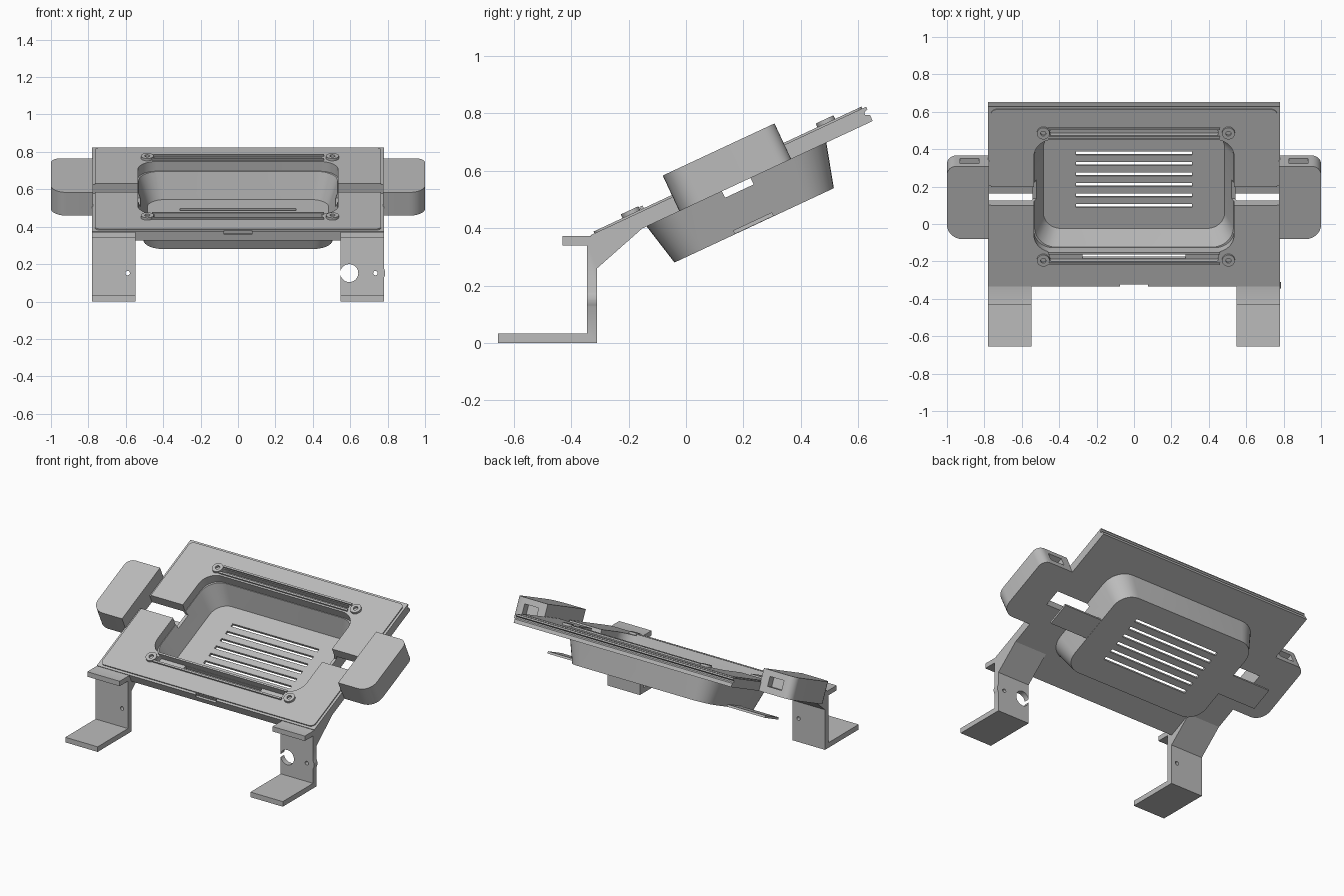
import bpy, bmesh, math
from mathutils import Matrix, Vector

cube = bpy.data.objects.get("Cube")
if cube:
    bpy.data.objects.remove(cube)

grey = bpy.data.materials.new("plain_grey")
grey.use_nodes = True
GREY = (0.5, 0.5, 0.5, 1)
grey.diffuse_color = GREY
grey.node_tree.nodes["Principled BSDF"].inputs["Base Color"].default_value = GREY

# Tilted frame of the tray: x across, y up the slope, z out of the top face
TILT = Matrix.Translation((0, -0.335, 0.38)) @ Matrix.Rotation(math.radians(25), 4, 'X')
FLAT = Matrix.Identity(4)


def loft(name, loops, frame=TILT):
    """Closed solid through matching loops of 3D points."""
    bm = bmesh.new()
    rings = [[bm.verts.new(p) for p in loop] for loop in loops]
    count = len(rings[0])
    for low, high in zip(rings, rings[1:]):
        for i in range(count):
            j = (i + 1) % count
            bm.faces.new((low[i], low[j], high[j], high[i]))
    bm.faces.new(rings[0][::-1])
    bm.faces.new(rings[-1])
    bmesh.ops.recalc_face_normals(bm, faces=bm.faces)
    bm.transform(frame)
    mesh = bpy.data.meshes.new(name)
    bm.to_mesh(mesh)
    bm.free()
    mesh.materials.append(grey)
    obj = bpy.data.objects.new(name, mesh)
    bpy.context.scene.collection.objects.link(obj)
    return obj


def rounded(x0, x1, y0, y1, z, r, steps=8):
    """Rounded rectangle loop; r may hold one radius per corner."""
    radii = r if isinstance(r, tuple) else (r,) * 4
    corners = ((x1, y1, -1, -1), (x0, y1, 1, -1), (x0, y0, 1, 1), (x1, y0, -1, 1))
    pts = []
    for k, ((x, y, sx, sy), rad) in enumerate(zip(corners, radii)):
        for i in range(steps + 1 if rad else 1):
            a = (k + i / steps) * math.pi / 2
            pts.append((x + sx * rad + rad * math.cos(a), y + sy * rad + rad * math.sin(a), z))
    return pts


def block(name, x0, x1, y0, y1, z0, z1, r=0, frame=TILT):
    return loft(name, [rounded(x0, x1, y0, y1, z, r) for z in (z0, z1)], frame)


def extrude_x(name, profile, x0, x1, frame):
    return loft(name, [[(x, a, b) for a, b in profile] for x in (x0, x1)], frame)


def disc(name, x, y, z0, z1, r, frame=TILT):
    return block(name, x - r, x + r, y - r, y + r, z0, z1, r * 0.999, frame)


def combine(obj, others, operation='DIFFERENCE'):
    """Apply booleans and discard the helper solids."""
    for other in others:
        mod = obj.modifiers.new("cut", 'BOOLEAN')
        mod.operation, mod.object, mod.solver = operation, other, 'EXACT'
    deps = bpy.context.evaluated_depsgraph_get()
    deps.update()
    mesh = bpy.data.meshes.new_from_object(obj.evaluated_get(deps))
    obj.modifiers.clear()
    obj.data = mesh
    for other in others:
        bpy.data.objects.remove(other)


# Frame plate with a grooved rear edge and a slightly raised face
edge = [(0, -0.06), (1.06, -0.06), (1.06, -0.037), (1.045, -0.03),
        (1.045, -0.022), (1.06, -0.015), (1.06, -0.005), (0, -0.005)]
plate = extrude_x("frame_plate", edge, -0.78, 0.78, TILT)
combine(plate, [block("panel", -0.765, 0.765, 0.015, 1.045, -0.015, 0.002, 0.03)], 'UNION')
cuts = [block("opening", -0.535, 0.535, 0.205, 0.868, -0.1, 0.1, 0.1),
        block("front_notch", -0.075, 0.075, -0.01, 0.012, -0.025, 0.1),
        block("front_channel", -0.45, 0.45, 0.15, 0.197, -0.03, 0.1, 0.01),
        block("front_slit", -0.275, 0.275, 0.151, 0.196, -0.1, 0.05),
        block("rear_channel", -0.45, 0.45, 0.893, 0.925, -0.03, 0.1, 0.01)]
for s in (-1, 1):
    xs = sorted((s * 0.5, s * 0.79))
    cuts.append(block("side_slot", *xs, 0.48, 0.59, -0.1, 0.1))
combine(plate, cuts)

# Tapered basin with vent slots and side windows
basin = loft("basin", [rounded(-0.55, 0.55, 0.189, 0.883, -0.055, 0.13),
                       rounded(-0.505, 0.505, 0.225, 0.838, -0.215, 0.11)])
cuts = [loft("hollow", [rounded(-0.54, 0.54, 0.2, 0.873, -0.03, 0.12),
                        rounded(-0.485, 0.485, 0.25, 0.82, -0.2, 0.095)])]
for i in range(6):
    y = 0.384 + i * 0.062
    cuts.append(block("vent", -0.31, 0.31, y - 0.011, y + 0.011, -0.3, -0.15))
cuts.append(block("windows", -0.7, 0.7, 0.48, 0.59, -0.085, 0))
combine(basin, cuts)

# Rails and screw bosses around the opening
for name, y in (("front_rail", 0.138), ("front_inner_rail", 0.202),
                ("rear_inner_rail", 0.885), ("rear_rail", 0.935)):
    block(name, -0.46, 0.46, y - 0.006, y + 0.006, -0.02, 0.012)
for x in (-0.485, 0.505):
    for y in (0.16, 0.91):
        boss = disc("screw_boss", x, y, -0.02, 0.016, 0.034)
        combine(boss, [disc("screw_hole", x, y, 0, 0.1, 0.014)])

for s, side in ((1, "left"), (-1, "right")):
    # Side grips with a pocket in the rear face
    xs = sorted((s * 0.775, s * 1.0))
    r = (0.05, 0, 0, 0.085) if s > 0 else (0, 0.05, 0.085, 0)
    grip = block(side + "_grip", *xs, 0.316, 0.746, -0.06, 0.077, r)
    xs = sorted((s * 0.83, s * 0.93))
    combine(grip, [block("pocket", *xs, 0.70, 0.80, -0.02, 0.04)])

    # Flat tab level with the basin floor
    xs = sorted((s * 0.48, s * 0.78))
    block(side + "_tab", *xs, 0.457, 0.607, -0.214, -0.2)

    # Leg bracket: foot, upright, gusset and front ledge
    bracket = [(-0.655, 0), (-0.31, 0), (-0.31, 0.26), (-0.14, 0.41), (-0.16, 0.425),
               (-0.31, 0.372), (-0.43, 0.372), (-0.43, 0.34), (-0.345, 0.34),
               (-0.345, 0.033), (-0.655, 0.033)]
    xs = sorted((s * 0.548, s * 0.78))
    leg = extrude_x(side + "_leg", bracket, *xs, FLAT)
    upright = Matrix.Rotation(math.radians(90), 4, 'X')
    if s > 0:
        combine(leg, [disc("lug", 0.735, 0.152, 0.31, 0.345, 0.052, upright)], 'UNION')
        holes = [(0.595, 0.048), (0.735, 0.012)]
    else:
        holes = [(-0.59, 0.012)]
    combine(leg, [disc("hole", x, 0.152, 0.25, 0.4, rad, upright) for x, rad in holes])

# Smooth the rounded walls, keep edges crisp
for obj in bpy.context.scene.objects:
    obj.select_set(obj.type == 'MESH')
    if obj.type == 'MESH':
        bpy.context.view_layer.objects.active = obj
bpy.ops.object.shade_smooth_by_angle(angle=math.radians(30))
